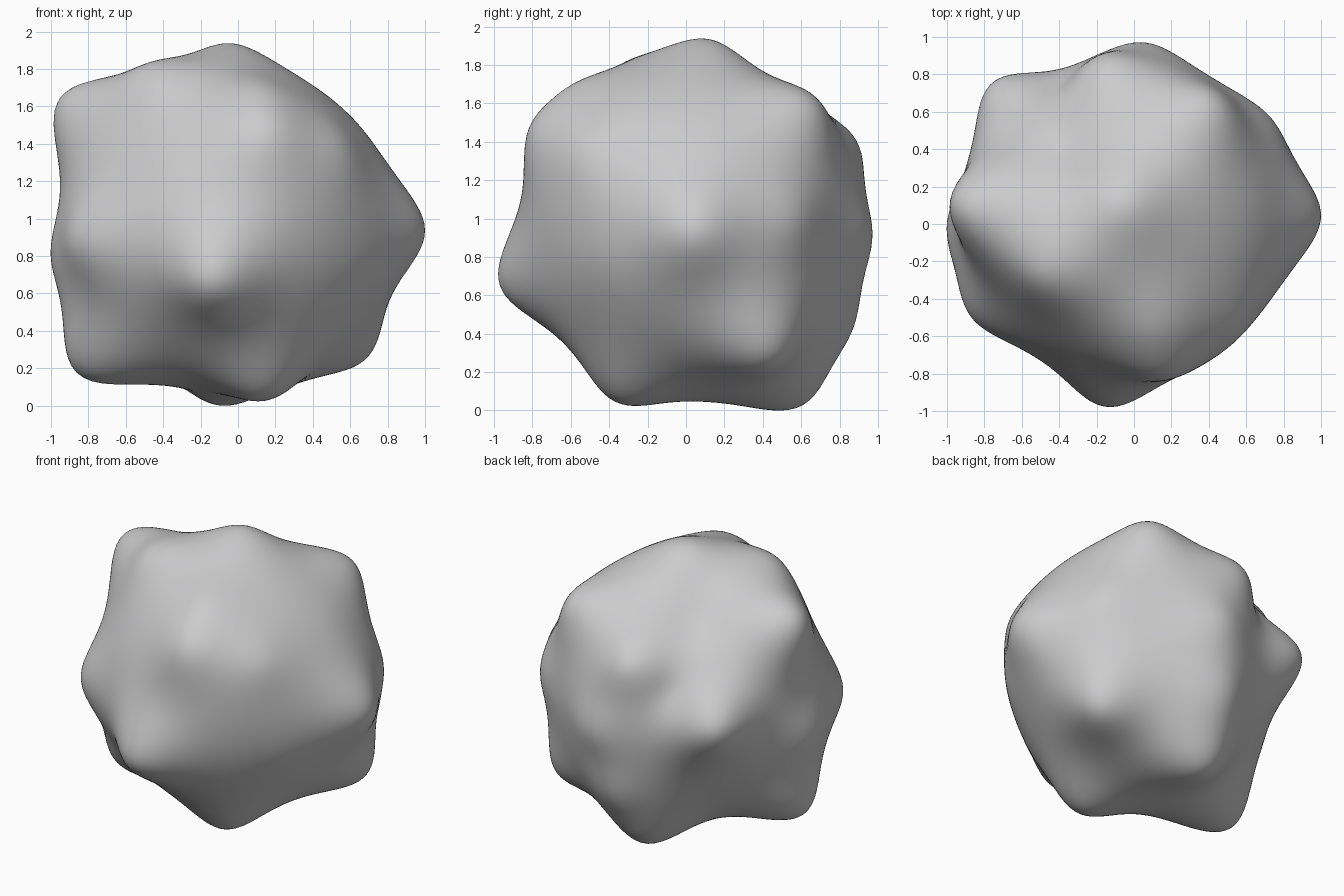
import bpy
import math
from mathutils import Vector

# Remove the default object
default = bpy.data.objects.get("Cube")
if default:
    bpy.data.objects.remove(default, do_unlink=True)

CENTRE = Vector((0, 0, 0.97))
BASE_RADIUS = 0.77
FALLOFF = 4.6
ROUNDING = 0.2

# Tips of the knobs and the saddles between them
knobs = {
    "top": (-0.05, 0.12, 1.93),
    "top_saddle": (-0.37, 0.39, 1.59),
    "left": (1, 0.04, 0.93),
    "left_back": (0.73, 0.57, 1),
    "left_back_lower": (0.68, 0.45, 0.26),
    "left_back_upper": (0.43, 0.66, 1.61),
    "left_upper": (0.66, 0.12, 1.48),
    "left_front_upper": (0.56, -0.56, 1.38),
    "left_front_lower": (0.68, -0.42, 0.75),
    "right_upper": (-0.95, 0.12, 1.64),
    "right_lower": (-0.86, -0.08, 0.17),
    "right_front": (-0.87, -0.5, 0.88),
    "right_saddle": (-1, 0, 0.79),
    "right_back": (-0.75, 0.76, 1.04),
    "right_back_saddle": (-0.42, 0.74, 1.2),
    "front": (-0.15, -0.97, 0.65),
    "front_upper": (0.16, -0.81, 1.48),
    "front_shoulder": (0.12, -0.58, 1.7),
    "front_saddle": (-0.02, -0.86, 1.1),
    "front_slope": (-0.38, -0.7, 1.27),
    "front_top": (-0.49, -0.28, 1.8),
    "bottom_front": (0.15, -0.36, 0.04),
    "bottom_saddle": (0.02, 0.12, 0.04),
    "bottom_back": (-0.1, 0.6, 0.02),
    "back": (0.06, 0.97, 0.9),
    "back_upper": (-0.18, 0.88, 1.39),
    "back_saddle": (-0.03, 0.87, 0.42),
}
offsets = [Vector(p) - CENTRE for p in knobs.values()]
directions = [o.normalized() for o in offsets]
heights = [o.length - BASE_RADIUS for o in offsets]
weights = [0.0] * len(offsets)


def knob(a, b):
    """Height of one round-tipped cone by the angle from its axis."""
    angle = math.acos(max(-1, min(1, a.dot(b))))
    return math.exp(FALLOFF * (ROUNDING - math.hypot(angle, ROUNDING)))


def swell(direction):
    """Sum of the knobs in one direction."""
    return sum(w * knob(d, direction) for w, d in zip(weights, directions))


# Balance the overlapping knobs so that each reaches its own tip
for step in range(80):
    for i, direction in enumerate(directions):
        weights[i] += heights[i] - swell(direction)

# Knobbly boulder from a fine sphere
bpy.ops.mesh.primitive_ico_sphere_add(subdivisions=6, radius=1)
boulder = bpy.context.object
boulder.name = "boulder"
mesh = boulder.data
for vert in mesh.vertices:
    direction = vert.co.normalized()
    vert.co = CENTRE + direction * (BASE_RADIUS + swell(direction))

# Rest it on the ground
lowest = min(v.co.z for v in mesh.vertices)
for vert in mesh.vertices:
    vert.co.z -= lowest
bpy.ops.object.shade_smooth()

# Grey stone
stone = bpy.data.materials.new("grey_stone")
stone.use_nodes = True
colour = (0.6, 0.6, 0.61, 1)
stone.diffuse_color = colour
stone.node_tree.nodes["Principled BSDF"].inputs["Base Color"].default_value = colour
mesh.materials.append(stone)
